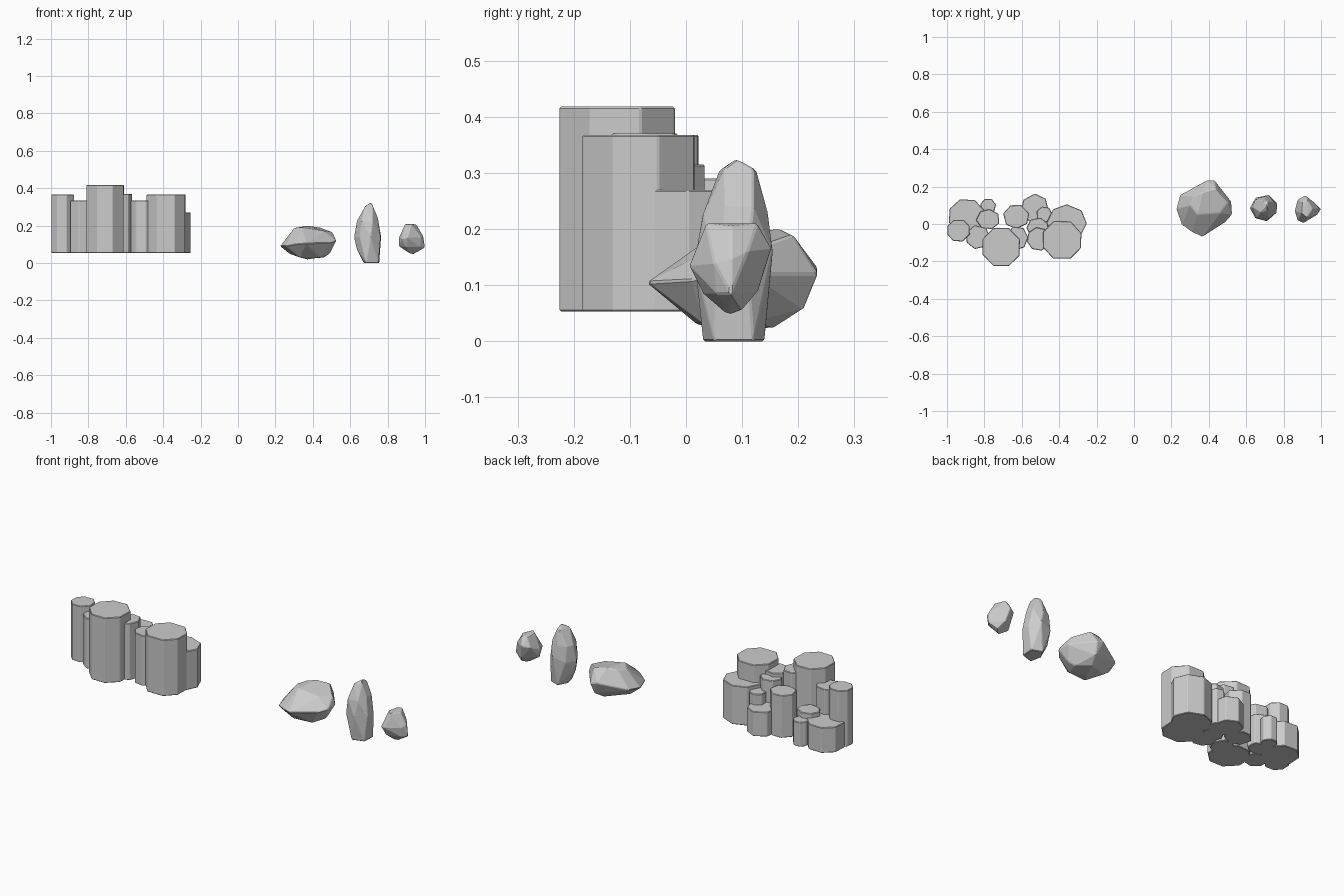
import bpy, bmesh, math, random

random.seed(4)
BASE = 0.053


def finish(name, bm, bevel):
    me = bpy.data.meshes.new(name)
    bmesh.ops.recalc_face_normals(bm, faces=bm.faces)
    bm.to_mesh(me)
    bm.free()
    ob = bpy.data.objects.new(name, me)
    bpy.context.collection.objects.link(ob)
    mod = ob.modifiers.new("worn_edges", 'BEVEL')
    mod.width = bevel
    mod.segments = 1
    mod.limit_method = 'ANGLE'
    mod.angle_limit = math.radians(25)
    return ob


def column(name, x, y, rx, ry, top, sides, turn):
    """Upright stone prism with a slightly uneven outline."""
    bm = bmesh.new()
    ring = []
    for i in range(sides):
        a = math.tau * i / sides + math.radians(turn) + random.uniform(-.06, .06)
        ring.append(bm.verts.new((x + rx * math.cos(a), y + ry * math.sin(a), BASE)))
    face = bm.faces.new(ring)
    up = bmesh.ops.extrude_face_region(bm, geom=[face])
    for v in up["geom"]:
        if isinstance(v, bmesh.types.BMVert):
            v.co.z = top
    return finish(name, bm, 0.003)


def rock(name, points, bevel):
    """Faceted stone: convex hull of its corner points."""
    bm = bmesh.new()
    for p in points:
        bm.verts.new(p)
    hull = bmesh.ops.convex_hull(bm, input=bm.verts)
    loose = [v for v in bm.verts if not v.link_faces]
    bmesh.ops.delete(bm, geom=loose, context='VERTS')
    bmesh.ops.dissolve_limit(bm, angle_limit=math.radians(9),
                             verts=bm.verts, edges=bm.edges)
    return finish(name, bm, bevel)


# Cluster of basalt columns: x, y, radius x, radius y, top height, sides, turn
columns = [
    (-.895, .040, .100, .098, .195, 8, 22),
    (-.938, -.035, .064, .062, .368, 8, 22),
    (-.780, .095, .043, .043, .190, 7, 10),
    (-.780, .025, .065, .055, .220, 7, 30),
    (-.835, -.070, .066, .066, .335, 7, 0),
    (-.710, -.123, .108, .110, .418, 8, 22),
    (-.630, .040, .072, .066, .290, 7, 15),
    (-.530, .085, .075, .078, .190, 7, 40),
    (-.625, -.075, .060, .065, .370, 7, 5),
    (-.515, -.020, .060, .056, .315, 7, 25),
    (-.510, -.080, .064, .064, .335, 8, 10),
    (-.480, .050, .045, .045, .250, 7, 0),
    (-.360, .005, .108, .100, .270, 8, 0),
    (-.385, -.085, .110, .110, .368, 8, 22),
]
for i, c in enumerate(columns):
    column(f"stone_column_{i + 1}", *c)

# Wide boulder
rock("boulder", [
    (.39, .235, .13), (.43, .235, .12), (.52, .12, .12), (.525, .05, .12),
    (.49, .01, .11), (.365, -.07, .105), (.31, -.045, .10), (.255, -.005, .09),
    (.225, .08, .09), (.245, .155, .10),
    (.32, .15, .19), (.37, .17, .20), (.44, .19, .19), (.505, .12, .165),
    (.46, .06, .172), (.34, .05, .19), (.30, .10, .188),
    (.37, .08, .02), (.46, .10, .03), (.44, .03, .03), (.40, .16, .025),
    (.33, .02, .03), (.275, .10, .05), (.42, .21, .057), (.49, .08, .05)], .004)

# Tall standing stone
rock("standing_stone", [
    (.685, .03, 0), (.75, .05, 0), (.755, .12, 0), (.70, .14, 0), (.672, .09, 0),
    (.635, .07, .075), (.637, .10, .075),
    (.62, .085, .14), (.65, .03, .14), (.71, .015, .14), (.762, .06, .14),
    (.765, .11, .14), (.72, .155, .16), (.65, .14, .14),
    (.635, .09, .225), (.66, .03, .225), (.72, .03, .225), (.748, .07, .24),
    (.745, .12, .24), (.70, .147, .225), (.65, .13, .225),
    (.68, .06, .305), (.71, .09, .325), (.715, .12, .308), (.695, .125, .305),
    (.72, .07, .31)], .003)

# Small stone
rock("small_stone", [
    (.895, .06, .21), (.90, .12, .205), (.93, .127, .21), (.955, .08, .205),
    (.925, .035, .21),
    (.86, .07, .135), (.875, .13, .16), (.915, .153, .165), (.97, .11, .16),
    (.99, .08, .145), (.98, .05, .14), (.905, .005, .135), (.875, .02, .13),
    (.86, .07, .09), (1.0, .08, .085), (.975, .055, .085), (.90, .03, .085),
    (.93, .13, .09), (.935, .08, .047), (.95, .10, .055), (.92, .07, .05)], .003)
